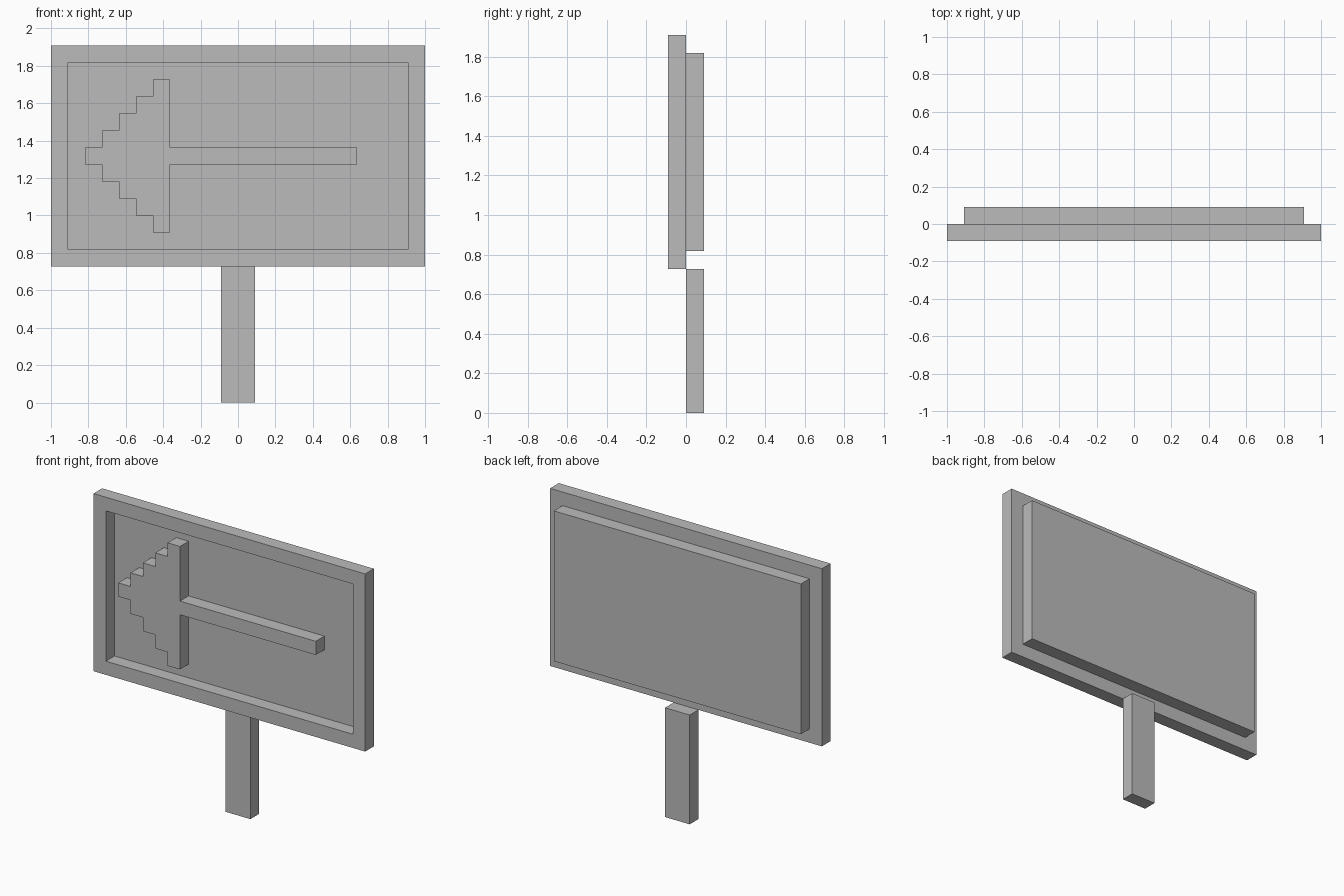
import bpy
import bmesh

cube = bpy.data.objects.get("Cube")
if cube:
    bpy.data.objects.remove(cube, do_unlink=True)

U = 1 / 11  # grid unit of the blocky sign

grey = bpy.data.materials.new("plain_grey")
grey.use_nodes = True
colour = (0.5, 0.5, 0.5, 1)
grey.diffuse_color = colour
grey.node_tree.nodes["Principled BSDF"].inputs["Base Color"].default_value = colour


def finish(name, bm):
    bmesh.ops.recalc_face_normals(bm, faces=bm.faces)
    mesh = bpy.data.meshes.new(name)
    bm.to_mesh(mesh)
    bm.free()
    mesh.materials.append(grey)
    obj = bpy.data.objects.new(name, mesh)
    bpy.context.collection.objects.link(obj)
    return obj


def extrude_back(bm):
    """Thicken a flat front by one unit towards +y."""
    out = bmesh.ops.extrude_face_region(bm, geom=bm.faces[:])
    verts = [g for g in out["geom"] if isinstance(g, bmesh.types.BMVert)]
    bmesh.ops.translate(bm, verts=verts, vec=(0, U, 0))


def slab(name, outline, front):
    """Outline of (x, z) grid points, one unit thick."""
    bm = bmesh.new()
    bm.faces.new([bm.verts.new((x * U, front * U, z * U)) for x, z in outline])
    extrude_back(bm)
    return finish(name, bm)


def rect(half, low, high):
    return [(-half, low), (half, low), (half, high), (-half, high)]


# Post and back panel
slab("post", rect(1, 0, 8), 0)
slab("back_panel", rect(10, 9, 20), 0)

# Raised frame around the panel
bm = bmesh.new()
outer, inner = ([bm.verts.new((x * U, -U, z * U)) for x, z in r]
                for r in (rect(11, 8, 21), rect(10, 9, 20)))
for i in range(4):
    j = (i + 1) % 4
    bm.faces.new((outer[i], outer[j], inner[j], inner[i]))
extrude_back(bm)
finish("frame", bm)

# Arrow pointing to -x: stepped head, straight shaft, mirrored about its axis
axis = 14.5
upper = []
for step in range(5):
    upper += [(step - 9, axis + 0.5 + step), (step - 8, axis + 0.5 + step)]
upper += [(-4, axis + 0.5), (7, axis + 0.5)]
lower = [(x, 2 * axis - z) for x, z in reversed(upper)]
slab("arrow", upper + lower, -1)
